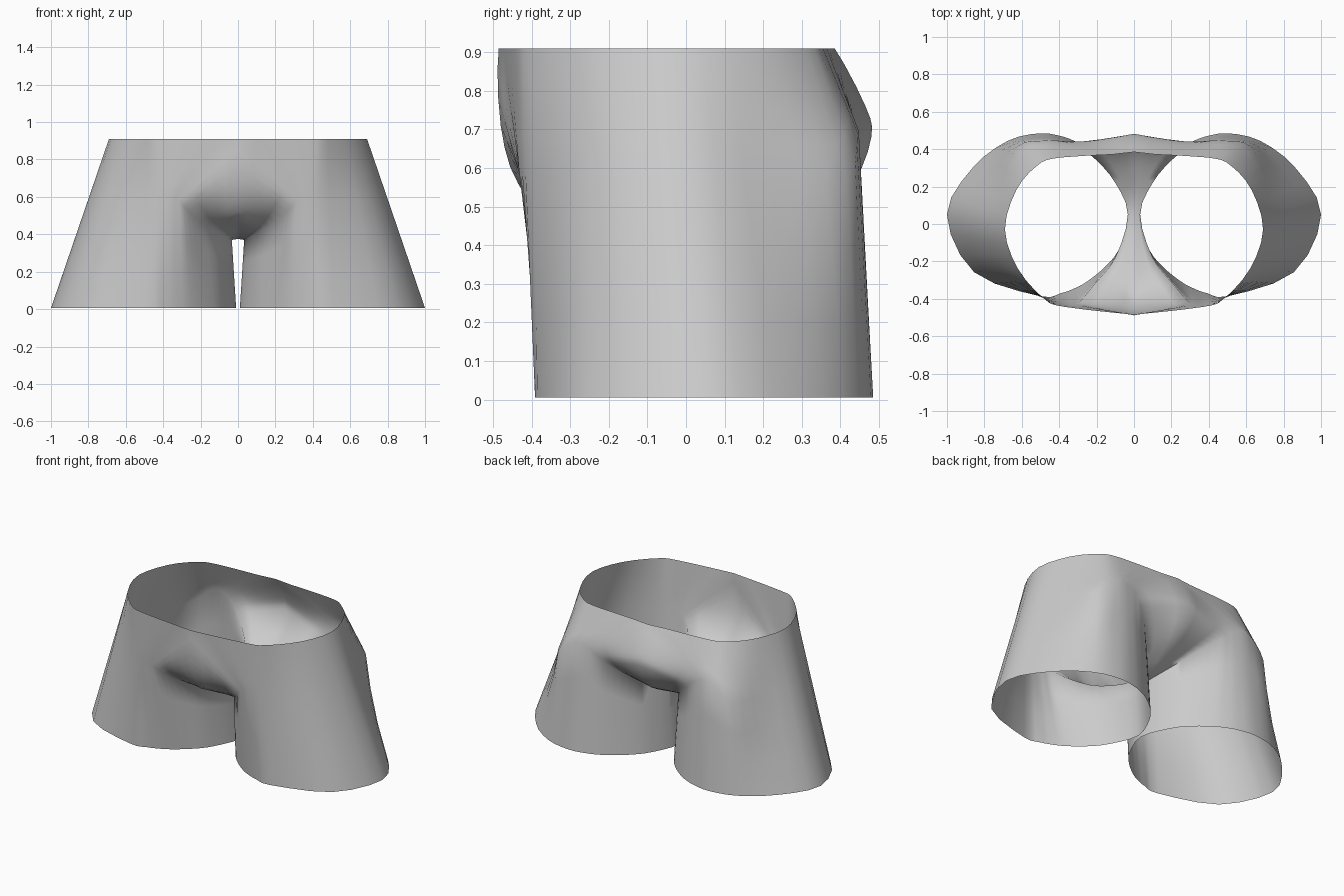
import bpy
import bmesh
from math import cos, sin, radians
from mathutils import Vector

cube = bpy.data.objects.get("Cube")
if cube:
    bpy.data.objects.remove(cube)

WAIST = 0.91
HEM = 0.005

# Guide columns around the left leg: hem angle, crease point (None = straight), upper end
columns = [
    (0, None, (0.69, -0.03, WAIST)),
    (-45, None, (0.62, -0.24, WAIST)),
    (-90, None, (0.48, -0.4, WAIST)),
    (-105, (0.38, -0.43, 0.6), (0.37, -0.443, WAIST)),
    (-115, (0.33, -0.43, 0.59), (0, -0.485, WAIST)),
    (-125, (0.29, -0.415, 0.55), (0, -0.48, 0.71)),
    (-140, (0.21, -0.32, 0.47), (0, -0.435, 0.56)),
    (-155, (0.1, -0.18, 0.405), (0, -0.33, 0.47)),
    (-180, (0.033, 0.05, 0.37), (0, 0.05, 0.375)),
    (-205, (0.1, 0.22, 0.43), (0, 0.3, 0.46)),
    (-220, (0.2, 0.34, 0.52), (0, 0.43, 0.56)),
    (-235, (0.3, 0.415, 0.6), (0, 0.48, 0.68)),
    (-245, (0.35, 0.435, 0.65), (0, 0.465, 0.76)),
    (-255, (0.4, 0.445, 0.68), (0, 0.385, WAIST)),
    (-270, (0.49, 0.445, 0.69), (0.4, 0.355, WAIST)),
    (-295, (0.625, 0.415, 0.58), (0.52, 0.31, WAIST)),
    (-325, None, (0.63, 0.18, WAIST)),
]


def hem_point(degrees):
    """Oval leg opening, flattened at its outer back and inner corners."""
    a = radians(degrees)
    if cos(a) > 0:
        shift = -0.05 * max(0, sin(2 * a))
    else:
        shift = 0.03 * abs(sin(2 * a))
    return Vector((0.505 + 0.495 * cos(a) + shift, 0.05 + 0.435 * sin(a), HEM))


def smooth_loop(points, steps):
    """Resample a closed loop, kept inside the centre plane and the waist."""
    result = []
    count = len(points)
    for i in range(count):
        p, q, r, s = (points[(i + k) % count] for k in (-1, 0, 1, 2))
        for step in range(steps):
            t = step / steps
            v = (2 * q + (r - p) * t + (2 * p - 5 * q + 4 * r - s) * t ** 2
                 + (3 * q - p - 3 * r + s) * t ** 3) / 2
            # Straight runs into the corners where the seam meets the waist
            if q.z == r.z == WAIST and min(q.x, r.x) == 0:
                v = q.lerp(r, t)
            v.x = max(v.x, 0)
            v.z = min(v.z, WAIST)
            if q.z == r.z == WAIST:
                v.z = WAIST
            if q.x == r.x == 0:
                v.x = 0
            result.append(v)
    return result


def make_material(name, colour):
    mat = bpy.data.materials.new(name)
    mat.use_nodes = True
    mat.diffuse_color = colour
    mat.node_tree.nodes["Principled BSDF"].inputs["Base Color"].default_value = colour
    return mat


# Three rails: leg hem, crease under the crotch, waist with centre seam
hems, creases, tops = [], [], []
for angle, crease, top in columns:
    low, high = hem_point(angle), Vector(top)
    hems.append(low)
    tops.append(high)
    creases.append(Vector(crease) if crease else low.lerp(high, 0.65))
hems, creases, tops = (smooth_loop(rail, 3) for rail in (hems, creases, tops))

# Rings between the rails
rings = []
for lower, upper, steps in ((hems, creases, 3), (creases, tops, 4)):
    for step in range(steps):
        rings.append([a.lerp(b, step / steps) for a, b in zip(lower, upper)])
rings.append(tops)

# Left half of the cloth shell
bm = bmesh.new()
grid = [[bm.verts.new(p) for p in ring] for ring in rings]
size = len(hems)
for lower, upper in zip(grid, grid[1:]):
    for i in range(size):
        j = (i + 1) % size
        bm.faces.new((lower[j], lower[i], upper[i], upper[j]))
bmesh.ops.remove_doubles(bm, verts=bm.verts, dist=0.0005)
mesh = bpy.data.meshes.new("shorts")
bm.to_mesh(mesh)
bm.free()

shorts = bpy.data.objects.new("shorts", mesh)
bpy.context.collection.objects.link(shorts)
mesh.materials.append(make_material("plain grey cloth", (0.6, 0.6, 0.6, 1)))

# Right half
mirror = shorts.modifiers.new("mirror", 'MIRROR')
mirror.use_clip = True
mirror.merge_threshold = 0.001

bpy.context.view_layer.objects.active = shorts
shorts.select_set(True)
bpy.ops.object.shade_smooth_by_angle(angle=radians(80))
